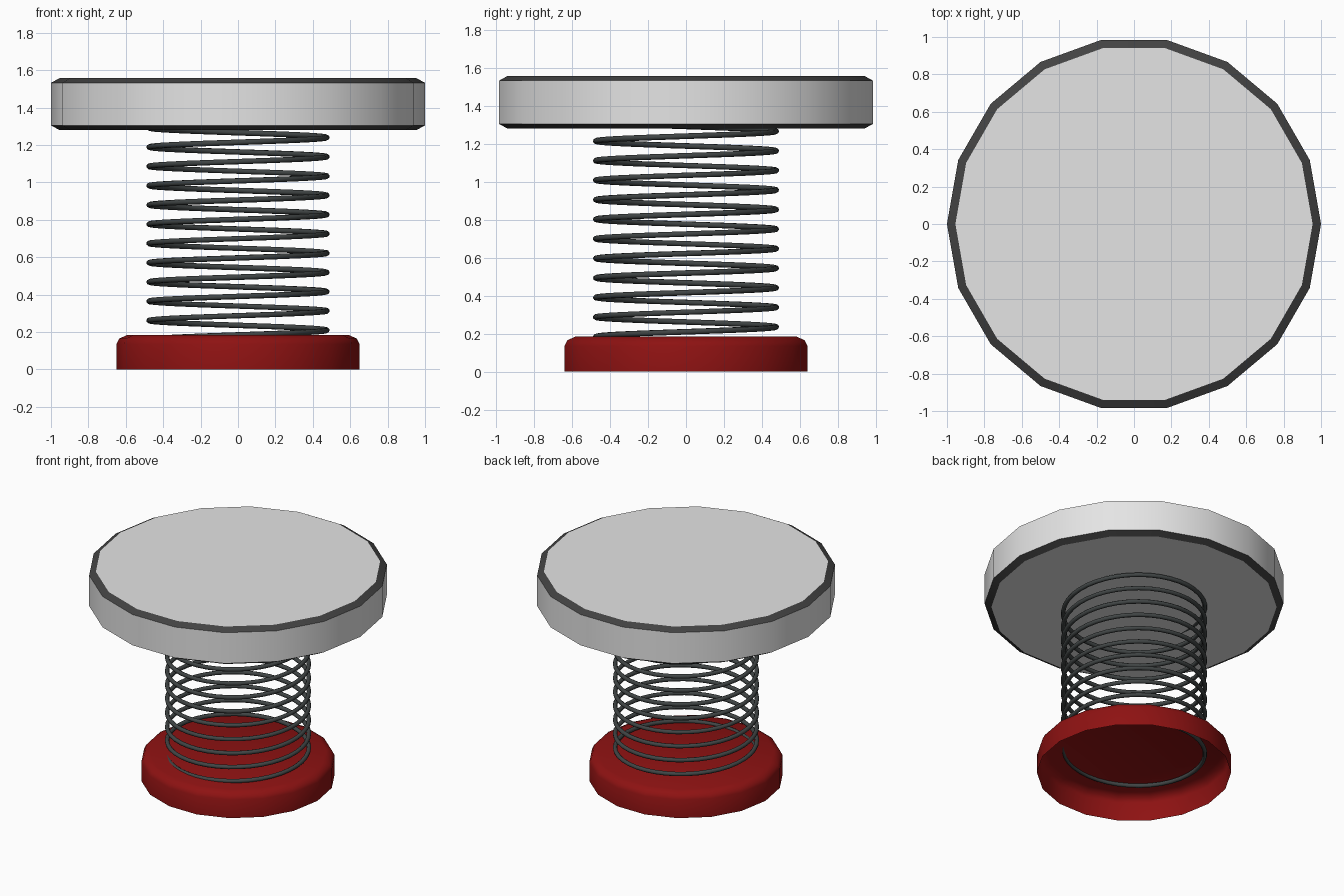
import bpy
import math

SIDES = 18

if "Cube" in bpy.data.objects:
    bpy.data.objects.remove(bpy.data.objects["Cube"], do_unlink=True)


def make_material(name, color):
    mat = bpy.data.materials.new(name)
    mat.use_nodes = True
    mat.diffuse_color = (*color, 1)
    mat.node_tree.nodes["Principled BSDF"].inputs["Base Color"].default_value = (*color, 1)
    return mat


pale_grey = make_material("pale grey", (0.78, 0.78, 0.78))
dark_trim = make_material("dark trim", (0.055, 0.055, 0.055))
spring_steel = make_material("dark steel", (0.052, 0.06, 0.06))
deep_red = make_material("deep red", (0.27, 0.006, 0.006))


def smooth(obj, angle):
    bpy.ops.object.select_all(action="DESELECT")
    obj.select_set(True)
    bpy.context.view_layer.objects.active = obj
    bpy.ops.object.shade_smooth_by_angle(angle=math.radians(angle))


def lathe(name, profile, materials, cap_bottom, angle):
    """Turn a bottom-to-top (radius, height) profile into a many-sided body."""
    verts = [(r * math.cos(math.tau * i / SIDES), r * math.sin(math.tau * i / SIDES), z)
             for r, z in profile for i in range(SIDES)]
    faces = []
    for ring in range(len(profile) - 1):
        a, b = ring * SIDES, (ring + 1) * SIDES
        for i in range(SIDES):
            j = (i + 1) % SIDES
            faces.append((a + i, a + j, b + j, b + i))
    last = (len(profile) - 1) * SIDES
    faces.append(tuple(range(last, last + SIDES)))
    if cap_bottom:
        faces.append(tuple(reversed(range(SIDES))))
    mesh = bpy.data.meshes.new(name)
    mesh.from_pydata(verts, [], faces)
    mesh.update()
    for mat in materials:
        mesh.materials.append(mat)
    obj = bpy.data.objects.new(name, mesh)
    bpy.context.collection.objects.link(obj)
    smooth(obj, angle)
    return obj


# Red base cup, open underneath
lathe("base_cup", [(0.65, 0), (0.65, 0.135), (0.635, 0.165), (0.59, 0.185)],
      [deep_red], False, 60)

# Round plate on top, with dark chamfers on both rims
plate = lathe("top_plate", [(0.955, 1.28), (1, 1.305), (1, 1.532), (0.955, 1.557)],
              [pale_grey, dark_trim], True, 22)
for face in plate.data.polygons:
    face.material_index = int(0.1 < abs(face.normal.z) < 0.98)

# Coil spring, its ends sunk into the cup and the plate
RADIUS, PITCH, STEPS = 0.475, 0.103, 40
first, last = int(-0.75 * STEPS), int(10.7 * STEPS)
curve = bpy.data.curves.new("coil_spring", "CURVE")
curve.dimensions = "3D"
curve.bevel_depth = 0.015
curve.bevel_resolution = 2
curve.use_fill_caps = True
path = curve.splines.new("POLY")
path.points.add(last - first)
for point, step in zip(path.points, range(first, last + 1)):
    turn = step / STEPS
    point.co = (RADIUS * math.cos(math.tau * turn), RADIUS * math.sin(math.tau * turn),
                0.21 + PITCH * turn, 1)
curve.materials.append(spring_steel)
spring = bpy.data.objects.new("coil_spring", curve)
bpy.context.collection.objects.link(spring)
bpy.ops.object.select_all(action="DESELECT")
spring.select_set(True)
bpy.context.view_layer.objects.active = spring
bpy.ops.object.convert(target="MESH")
smooth(bpy.context.view_layer.objects.active, 60)
